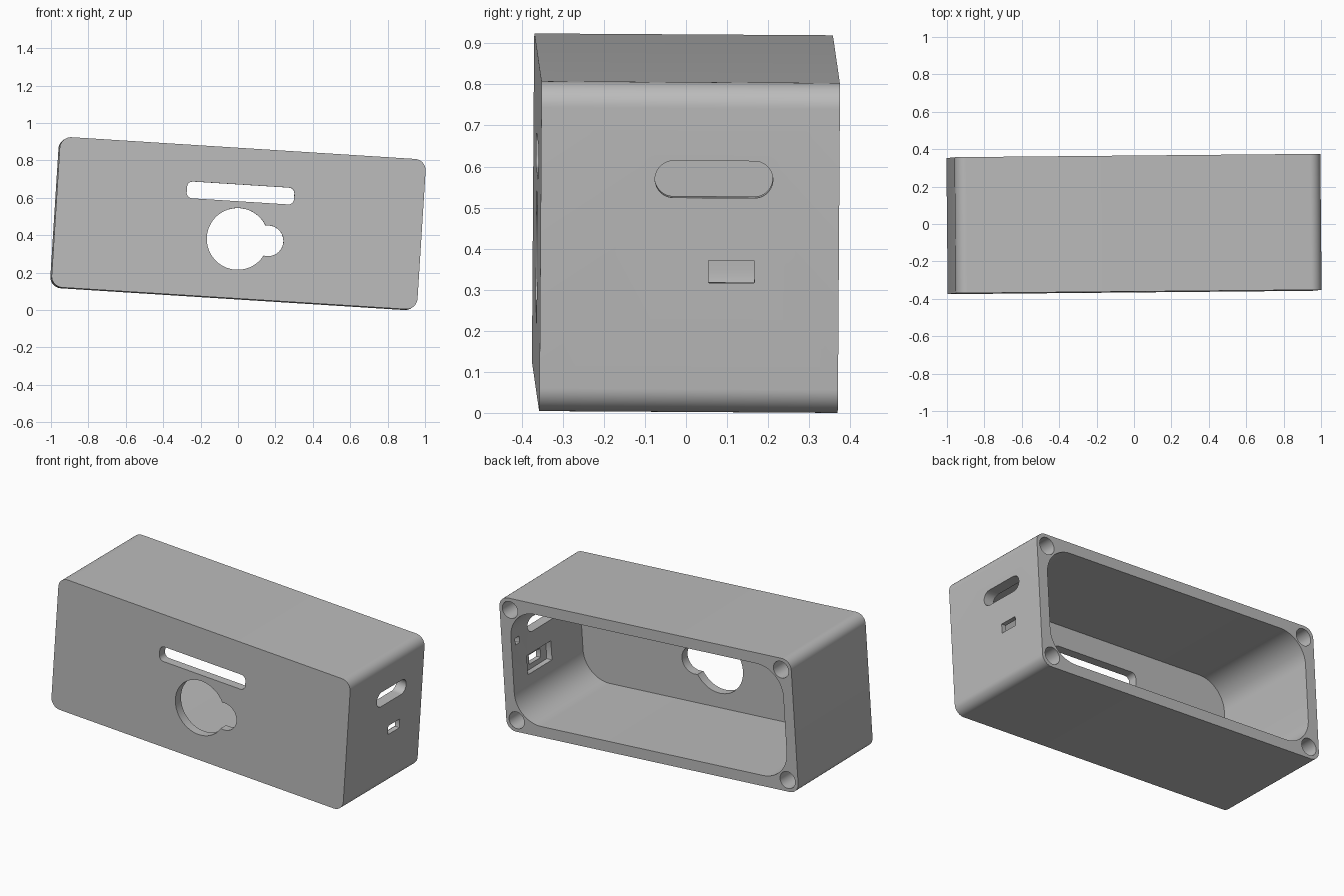
import bpy, bmesh, math
from mathutils import Matrix, Vector

if "Cube" in bpy.data.objects:
    bpy.data.objects.remove(bpy.data.objects["Cube"])

W, D, H = 1.96, 0.727, 0.805      # outer size of the case
WALL, FRONT = 0.065, 0.055        # side wall and front wall thickness

grey = bpy.data.materials.new("plain grey")
grey.diffuse_color = (0.5, 0.5, 0.5, 1)
grey.use_nodes = True
grey.node_tree.nodes["Principled BSDF"].inputs["Base Color"].default_value = grey.diffuse_color


def rounded(w, h, r, steps=12):
    """Outline of a rounded rectangle centred on the origin."""
    pts = []
    for i, (sx, sy) in enumerate(((1, 1), (-1, 1), (-1, -1), (1, -1))):
        for k in range(steps + 1):
            a = math.pi / 2 * (i + k / steps)
            p = (sx * (w / 2 - r) + r * math.cos(a), sy * (h / 2 - r) + r * math.sin(a))
            if not pts or math.dist(p, pts[-1]) > 1e-5:
                pts.append(p)
    if math.dist(pts[0], pts[-1]) < 1e-5:
        pts.pop()
    return pts


def circle(r, n=48):
    return [(r * math.cos(math.tau * k / n), r * math.sin(math.tau * k / n)) for k in range(n)]


def prism(name, outline, axis, lo, hi, u=0, v=0):
    """Extrude an outline along 'y' (u=x, v=z) or 'x' (u=y, v=z)."""
    bm = bmesh.new()
    place = (lambda a, b, t: (a, t, b)) if axis == "y" else (lambda a, b, t: (t, a, b))
    base = bm.faces.new([bm.verts.new(place(a + u, b + v, lo)) for a, b in outline])
    top = bmesh.ops.extrude_face_region(bm, geom=[base])["geom"]
    bmesh.ops.translate(bm, verts=[g for g in top if isinstance(g, bmesh.types.BMVert)],
                        vec=place(0, 0, hi - lo))
    bmesh.ops.recalc_face_normals(bm, faces=bm.faces)
    me = bpy.data.meshes.new(name)
    bm.to_mesh(me)
    bm.free()
    me.materials.append(grey)
    ob = bpy.data.objects.new(name, me)
    bpy.context.collection.objects.link(ob)
    return ob


# Outer shell
case = prism("case", rounded(W, H, 0.06), "y", -D / 2, D / 2)

# Cavity, open at the back
cutters = [prism("cavity", rounded(W - 2 * WALL, H - 2 * WALL, 0.17, 20), "y", -D / 2 + FRONT, D)]
# Front slot, round window and the smaller round window overlapping it
for name, shape, u, v in (("front_slot", rounded(0.575, 0.09, 0.03), 0, 0.162),
                          ("round_window", circle(0.165, 64), 0, -0.084),
                          ("small_window", circle(0.082), 0.163, -0.084)):
    cutters.append(prism(name, shape, "y", -D, -D / 2 + 0.15, u, v))
# Ports in the right wall, with recesses on the inner side
inner = W / 2 - WALL
for name, shape, lo, hi, u, v in (
        ("oval_port", rounded(0.287, 0.09, 0.0449), inner - 0.1, W, 0.058, 0.169),
        ("small_port", rounded(0.112, 0.055, 0.002, 2), inner - 0.1, W, 0.102, -0.056),
        ("port_recess", rounded(0.235, 0.115, 0.002, 2), inner - 0.1, inner + 0.035, 0.107, -0.056),
        ("notch", rounded(0.04, 0.04, 0.002, 2), inner - 0.1, inner + 0.03, 0.305, 0.125)):
    cutters.append(prism(name, shape, "x", lo, hi, u, v))
# Screw holes in the back corners
for sx in (-1, 1):
    for sz in (-1, 1):
        cutters.append(prism("screw_hole", circle(0.051, 32), "y", D / 2 - 0.3, D,
                             sx * (W / 2 - 0.07), sz * (H / 2 - 0.07)))

bpy.context.view_layer.objects.active = case
case.select_set(True)
for c in cutters:
    mod = case.modifiers.new(c.name, "BOOLEAN")
    mod.operation, mod.solver, mod.object = "DIFFERENCE", "EXACT", c
    bpy.ops.object.modifier_apply(modifier=mod.name)
for c in cutters:
    bpy.data.objects.remove(c)

# Slight tilt, then stand on the ground and centre
tilt = (Matrix.Rotation(math.radians(0.55), 4, "Z") @ Matrix.Rotation(math.radians(-0.35), 4, "X")
        @ Matrix.Rotation(math.radians(3.62), 4, "Y"))
case.data.transform(tilt)
lows = [min(v.co[i] for v in case.data.vertices) for i in range(3)]
highs = [max(v.co[i] for v in case.data.vertices) for i in range(3)]
case.data.transform(Matrix.Translation(Vector((-(lows[0] + highs[0]) / 2,
                                               -(lows[1] + highs[1]) / 2, -lows[2]))))
bpy.ops.object.shade_smooth_by_angle(angle=math.radians(30))
